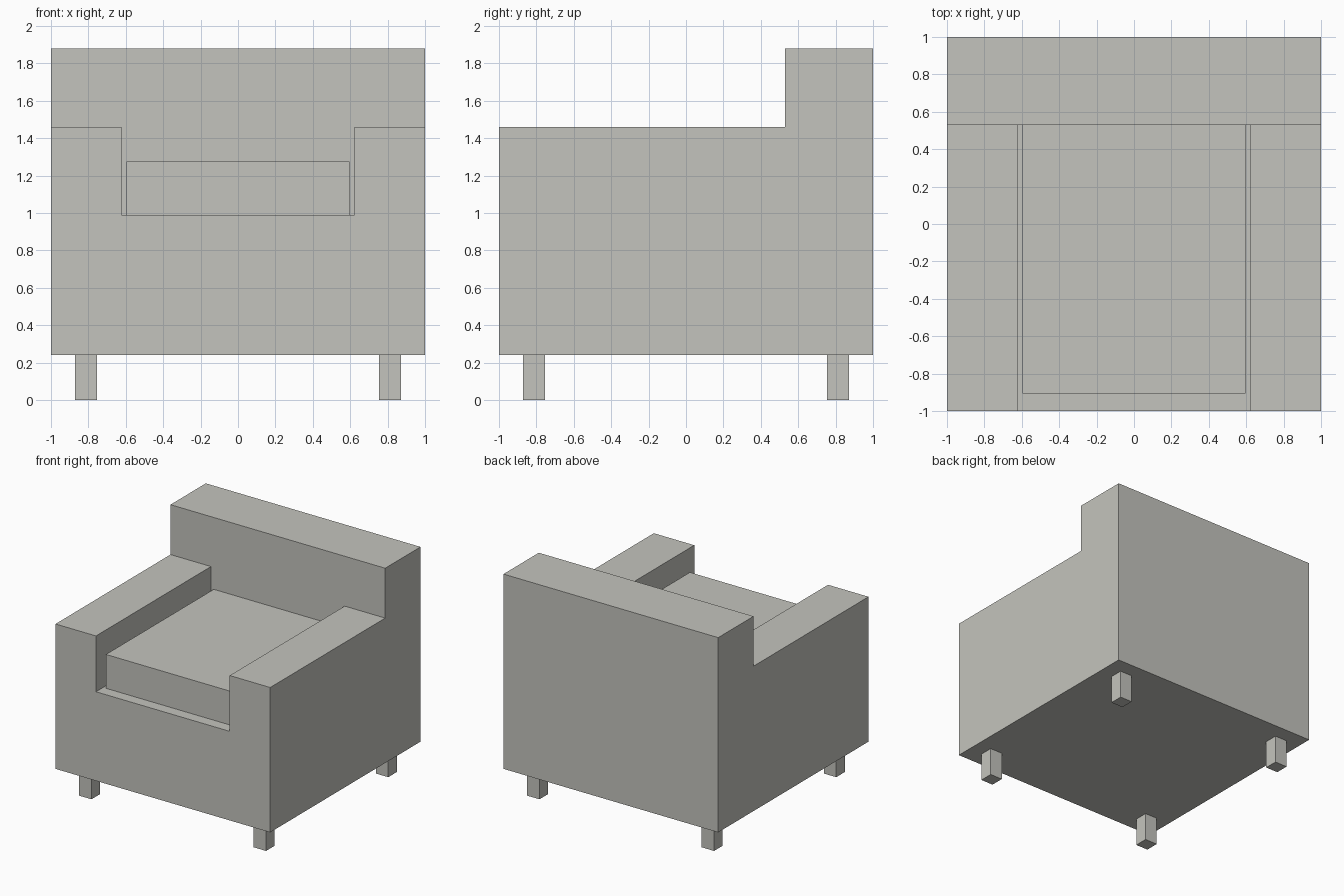
import bpy
import bmesh
import math

if "Cube" in bpy.data.objects:
    bpy.data.objects.remove(bpy.data.objects["Cube"])

fabric = bpy.data.materials.new("warm_grey")
fabric.diffuse_color = (0.55, 0.55, 0.51, 1)
fabric.use_nodes = True
fabric.node_tree.nodes["Principled BSDF"].inputs["Base Color"].default_value = fabric.diffuse_color


def finish(name, bm):
    bmesh.ops.recalc_face_normals(bm, faces=bm.faces)
    mesh = bpy.data.meshes.new(name)
    bm.to_mesh(mesh)
    bm.free()
    mesh.materials.append(fabric)
    obj = bpy.data.objects.new(name, mesh)
    bpy.context.collection.objects.link(obj)


def box(name, lo, hi):
    bm = bmesh.new()
    bmesh.ops.create_cube(bm, size=1)
    for v in bm.verts:
        v.co = [(a + b) / 2 + c * (b - a) for a, b, c in zip(lo, hi, v.co)]
    finish(name, bm)


def extrude_to(bm, faces, y):
    """Extrude the faces along y and return the new end faces."""
    geom = bmesh.ops.extrude_face_region(bm, geom=faces)["geom"]
    for v in geom:
        if isinstance(v, bmesh.types.BMVert):
            v.co.y = y
    return [f for f in geom if isinstance(f, bmesh.types.BMFace)]


BOTTOM, SEAT, ARM, TOP = 0.24, 0.99, 1.46, 1.88
INNER, BACK_FRONT = 0.623, 0.53

# Body: a U-shaped outline for base and arms, with the backrest closing it
bm = bmesh.new()
u_line = [(-1, ARM), (-INNER, ARM), (-INNER, SEAT),
          (INNER, SEAT), (INNER, ARM), (1, ARM)]
inner = [bm.verts.new((x, 1, z)) for x, z in u_line]
low = [bm.verts.new((x, 1, BOTTOM)) for x in (1, -1)]
high = [bm.verts.new((x, 1, TOP)) for x in (1, -1)]
u_face = bm.faces.new(inner + low)
t_face = bm.faces.new((inner + high)[::-1])
ends = extrude_to(bm, [u_face, t_face], BACK_FRONT)
front = min(ends, key=lambda f: min(v.co.z for v in f.verts))
extrude_to(bm, [front], -1)
bmesh.ops.recalc_face_normals(bm, faces=bm.faces)
bmesh.ops.dissolve_limit(bm, angle_limit=math.radians(1),
                         verts=bm.verts, edges=bm.edges)
finish("body", bm)

# Loose seat cushion
box("seat_cushion", (-0.597, -0.905, SEAT), (0.597, BACK_FRONT, 1.275))

# Four square legs
for side, sx in (("left", -1), ("right", 1)):
    for end, sy in (("front", -1), ("back", 1)):
        x, y = sx * 0.813, sy * 0.813
        box(f"{end}_{side}_leg", (x - 0.058, y - 0.058, 0),
            (x + 0.058, y + 0.058, BOTTOM))
